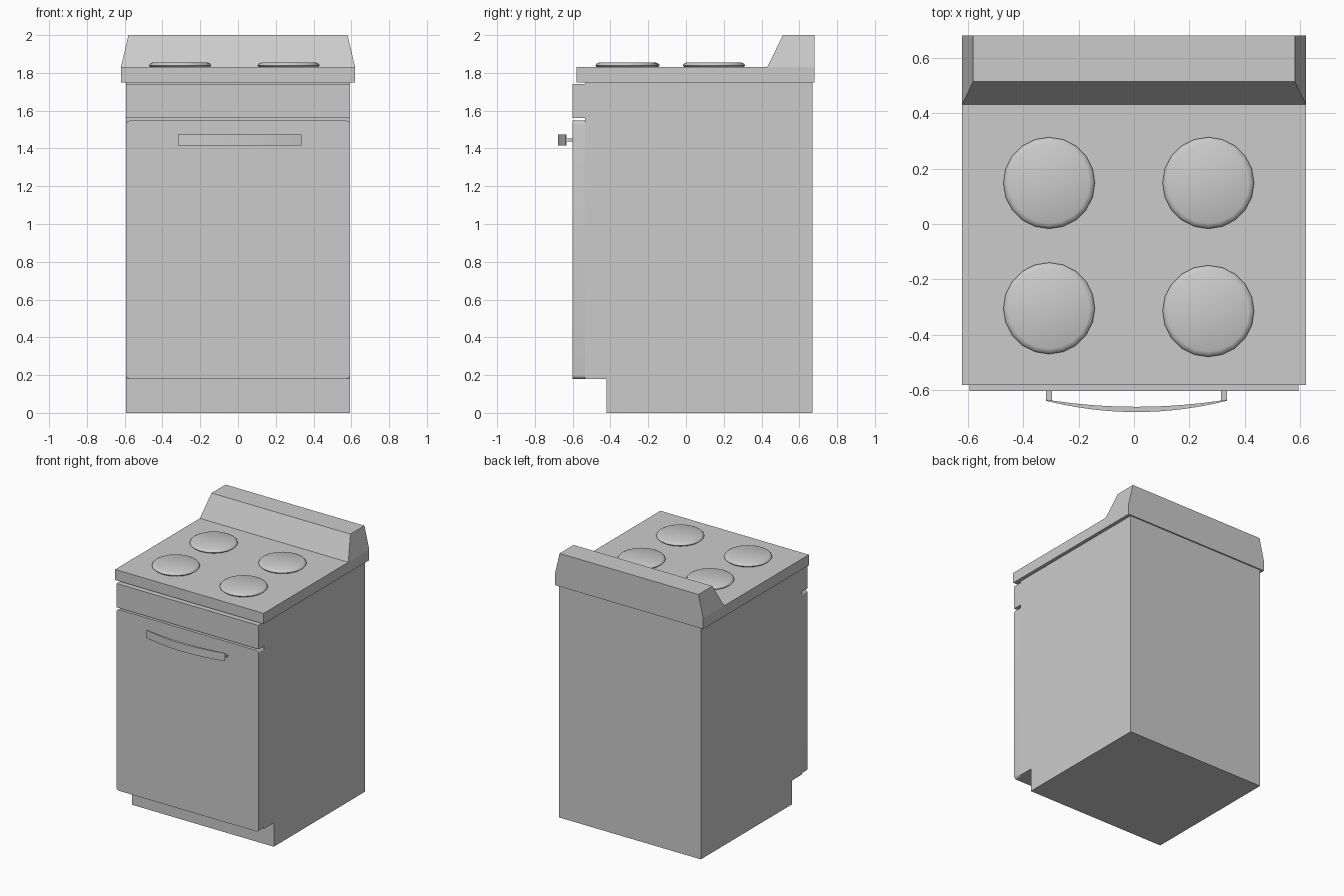
import bpy, bmesh, math

if "Cube" in bpy.data.objects:
    bpy.data.objects.remove(bpy.data.objects["Cube"])


def make_object(name, bm):
    bmesh.ops.recalc_face_normals(bm, faces=bm.faces)
    mesh = bpy.data.meshes.new(name)
    bm.to_mesh(mesh)
    bm.free()
    obj = bpy.data.objects.new(name, mesh)
    bpy.context.collection.objects.link(obj)
    return obj


def prism(name, profile, offset):
    """Extrude a closed 3D profile along an offset vector."""
    bm = bmesh.new()
    face = bm.faces.new([bm.verts.new(p) for p in profile])
    geom = bmesh.ops.extrude_face_region(bm, geom=[face], use_keep_orig=True)["geom"]
    bmesh.ops.translate(bm, vec=offset, verts=[v for v in geom if isinstance(v, bmesh.types.BMVert)])
    return make_object(name, bm)


def box(name, x, y, z):
    return prism(name, [(x[0], y[0], z[0]), (x[1], y[0], z[0]),
                        (x[1], y[0], z[1]), (x[0], y[0], z[1])], (0, y[1] - y[0], 0))


def smooth(obj, angle):
    bpy.ops.object.select_all(action='DESELECT')
    obj.select_set(True)
    bpy.context.view_layer.objects.active = obj
    bpy.ops.object.shade_smooth_by_angle(angle=math.radians(angle))


# Cabinet with recessed toe kick
side = [(-0.42, 0), (0.67, 0), (0.67, 1.75), (-0.535, 1.75), (-0.535, 0.18), (-0.42, 0.18)]
prism("cabinet", [(-0.593, y, z) for y, z in side], (1.186, 0, 0))

# Drawer front
box("drawer_front", (-0.593, 0.593), (-0.602, -0.535), (1.56, 1.74))

# Oven door with rounded corners
r, corners = 0.02, []
for cx, cz, start in ((0.573, 1.527, 0), (-0.573, 1.527, 90), (-0.573, 0.2, 180), (0.573, 0.2, 270)):
    for i in range(5):
        a = math.radians(start + i * 22.5)
        corners.append((cx + r * math.cos(a), -0.602, cz + r * math.sin(a)))
smooth(prism("oven_door", corners, (0, 0.067, 0)), 30)

# Cooktop slab
box("cooktop", (-0.62, 0.62), (-0.58, 0.68), (1.75, 1.83))

# Tapered backsplash
bm = bmesh.new()
bottom = [bm.verts.new(p) for p in ((-0.62, 0.43, 1.83), (0.62, 0.43, 1.83), (0.62, 0.68, 1.83), (-0.62, 0.68, 1.83))]
top = [bm.verts.new(p) for p in ((-0.58, 0.513, 2), (0.58, 0.513, 2), (0.58, 0.68, 2), (-0.58, 0.68, 2))]
bm.faces.new(bottom)
bm.faces.new(top)
for i in range(4):
    j = (i + 1) % 4
    bm.faces.new((bottom[i], bottom[j], top[j], top[i]))
make_object("backsplash", bm)

# Burner plates
SIDES = 20
rings = [(0.155, 1.828), (0.165, 1.839), (0.16, 1.848), (0.146, 1.855)]
for name, cx, cy in (("back_left", -0.306, 0.148), ("back_right", 0.268, 0.148),
                     ("front_left", -0.306, -0.304), ("front_right", 0.268, -0.314)):
    bm = bmesh.new()
    loops = [[bm.verts.new((cx + rad * math.cos(math.tau * i / SIDES),
                            cy + rad * math.sin(math.tau * i / SIDES), z)) for i in range(SIDES)]
             for rad, z in rings]
    for lo, hi in zip(loops, loops[1:]):
        for i in range(SIDES):
            j = (i + 1) % SIDES
            bm.faces.new((lo[i], lo[j], hi[j], hi[i]))
    bm.faces.new(loops[0])
    bm.faces.new(loops[-1])
    smooth(make_object("burner_" + name, bm), 50)

# Bowed door handle, thickest in the middle
HANDLE_X, HALF, N = 0.009, 0.327, 16
steps = [-1 + 2 * i / N for i in range(N + 1)]
outer = [(HANDLE_X + HALF * t, -0.637 - 0.041 * (1 - t * t), 1.415) for t in steps]
inner = [(HANDLE_X + HALF * t, -0.633 - 0.026 * (1 - t * t), 1.415) for t in reversed(steps)]
smooth(prism("door_handle", outer + inner, (0, 0, 0.06)), 30)

# Handle posts
for name, s in (("left", -1), ("right", 1)):
    cx = HANDLE_X + s * (HALF - 0.011)
    box("handle_post_" + name, (cx - 0.011, cx + 0.011), (-0.636, -0.6), (1.437, 1.452))
